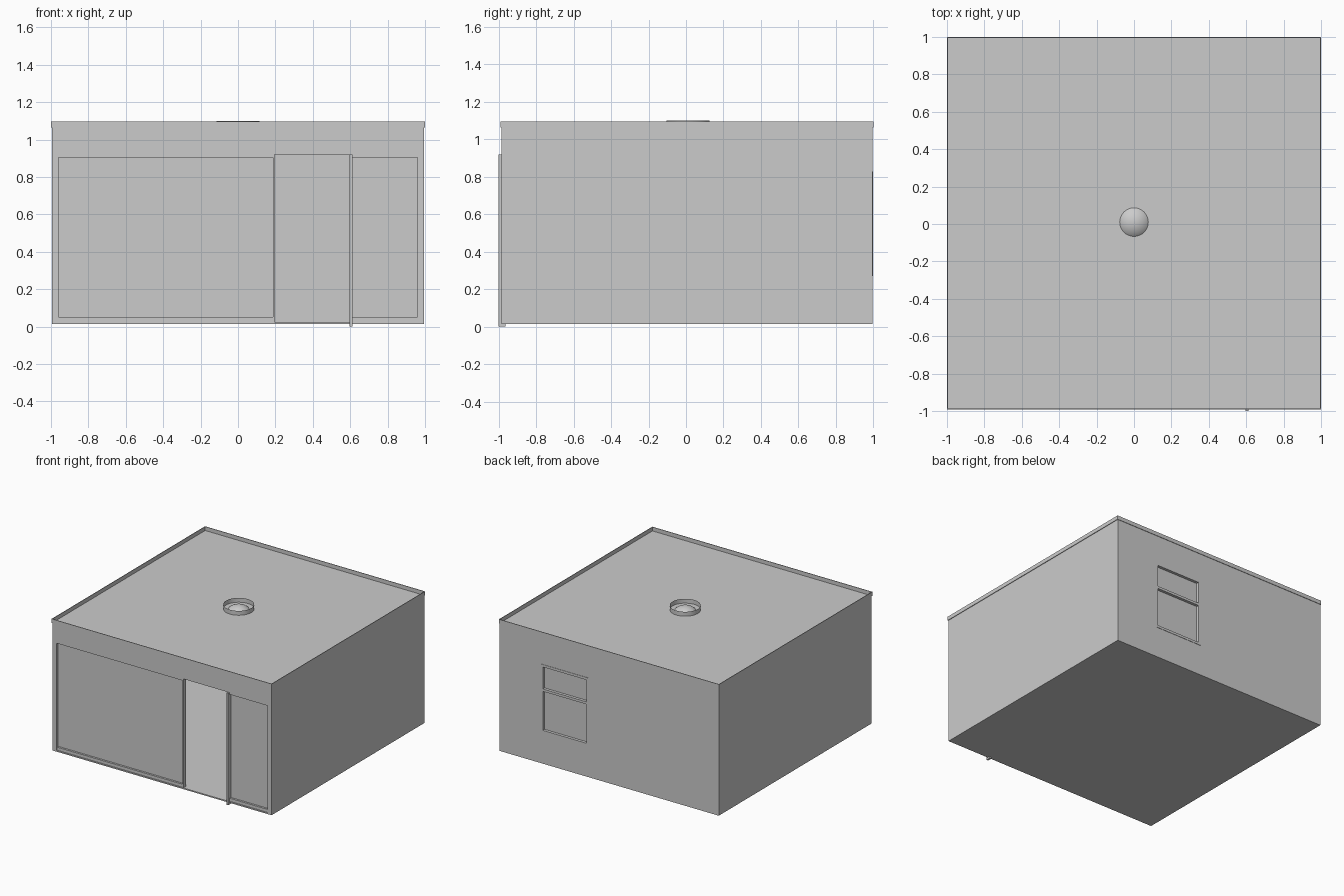
import bpy, bmesh, math
from mathutils import Matrix

cube = bpy.data.objects.get("Cube")
if cube:
    bpy.data.objects.remove(cube, do_unlink=True)

grey = bpy.data.materials.new("plain_grey")
grey.use_nodes = True
color = (0.6, 0.6, 0.6, 1)
grey.diffuse_color = color
grey.node_tree.nodes["Principled BSDF"].inputs["Base Color"].default_value = color


def finish(name, bm):
    mesh = bpy.data.meshes.new(name)
    bm.to_mesh(mesh)
    bm.free()
    mesh.materials.append(grey)
    obj = bpy.data.objects.new(name, mesh)
    bpy.context.collection.objects.link(obj)
    return obj


def box(name, x, y, z):
    """Box spanning three (low, high) ranges."""
    bm = bmesh.new()
    bmesh.ops.create_cube(bm, size=1)
    for v in bm.verts:
        v.co = [r[0] if c < 0 else r[1] for c, r in zip(v.co, (x, y, z))]
    return finish(name, bm)


def wall_with_hole(name, x, y, z, hx, hz):
    """Four boxes around a rectangular opening in a wall facing front or back."""
    box(name + "_side_a", (x[0], hx[0]), y, z)
    box(name + "_side_b", (hx[1], x[1]), y, z)
    box(name + "_head", hx, y, (hz[1], z[1]))
    box(name + "_sill", hx, y, (z[0], hz[0]))


# Overall shell measurements
SIDE, FRONT, BACK = 0.995, -0.986, 0.996
BOTTOM, ROOF, TOP, T = 0.015, 0.064, 1.096, 0.035
ROOF = TOP - 0.032
XS, YS, ZS = (-SIDE, SIDE), (FRONT, BACK), (BOTTOM, ROOF)

# Floor, roof and side walls
box("floor", (-SIDE + T, SIDE - T), (FRONT, BACK - T), (BOTTOM, 0.025))
box("roof", (-SIDE + T, SIDE - T), (FRONT + T, BACK - T), (ROOF - 0.03, ROOF))
for side, name in ((-1, "right_wall"), (1, "left_wall")):
    box(name, sorted((side * SIDE, side * (SIDE - T))), YS, ZS)

# Thin parapet band around the roof edge
band = 0.005
for s, name in ((-1, "right"), (1, "left")):
    box(name + "_parapet", sorted((s, s * (1 - band))), (FRONT - band, 1), (ROOF, TOP))
box("front_parapet", (-1, 1), (FRONT - band, FRONT), (ROOF, TOP))
box("back_parapet", (-1, 1), (1 - band, 1), (ROOF, TOP))

# Front wall: surround, recessed panels and the open doorway
INNER = (-SIDE + T, SIDE - T)
DOOR, DOOR_TOP = (0.195, 0.595), 0.92
front_y = (FRONT, FRONT + T)
panel_y = (FRONT + 0.022, FRONT + T)
box("front_wall_head_right", (INNER[0], DOOR[0]), front_y, (0.905, ROOF))
box("front_wall_head_left", (DOOR[1], INNER[1]), front_y, (0.905, ROOF))
box("door_lintel", DOOR, front_y, (DOOR_TOP, ROOF))
for name, span in (("right", (INNER[0], DOOR[0])), ("left", (DOOR[1], INNER[1]))):
    box("front_panel_" + name, span, panel_y, (0.05, 0.905))
    box("front_sill_" + name, span, (FRONT + 0.006, FRONT + T), (BOTTOM, 0.05))
box("door_jamb_right", (DOOR[0] - 0.008, DOOR[0]), front_y, (BOTTOM, DOOR_TOP))
box("door_post_left", (DOOR[1], DOOR[1] + 0.016), (-1, -0.963), (0, DOOR_TOP))

# Back wall with a two-pane window
WX, WZ, bar = (0.183, 0.62), (0.27, 0.83), 0.02
back_y = (BACK - T, BACK)
wall_with_hole("back_wall", INNER, back_y, ZS, WX, WZ)
frame_y = (BACK - T, BACK + 0.003)
wall_with_hole("window_frame", WX, frame_y, WZ,
               (WX[0] + bar, WX[1] - bar), (WZ[0] + bar, WZ[1] - bar))
box("window_crossbar", (WX[0] + bar, WX[1] - bar), frame_y, (0.61, 0.63))
box("window_panes", (WX[0] + bar, WX[1] - bar), (BACK - T, BACK - 0.02),
    (WZ[0] + bar, WZ[1] - bar))

# Skylight: open rim with a smooth dome inside
RADIUS, CENTRE_Y = 0.115, 0.01
bm = bmesh.new()
bmesh.ops.create_cone(bm, cap_ends=False, segments=48, radius1=RADIUS,
                      radius2=RADIUS, depth=TOP + 0.004 - ROOF)
bmesh.ops.translate(bm, verts=bm.verts, vec=(0, CENTRE_Y, (TOP + 0.004 + ROOF) / 2))
rim = finish("skylight_rim", bm)

bm = bmesh.new()
bmesh.ops.create_uvsphere(bm, u_segments=48, v_segments=24, radius=RADIUS - 0.002)
bmesh.ops.bisect_plane(bm, geom=bm.verts[:] + bm.edges[:] + bm.faces[:],
                       plane_co=(0, 0, 0), plane_no=(0, 0, 1), clear_inner=True)
bmesh.ops.translate(bm, verts=bm.verts, vec=(0, CENTRE_Y, TOP - RADIUS))
dome = finish("skylight_dome", bm)
for obj in (rim, dome):
    for poly in obj.data.polygons:
        poly.use_smooth = True
